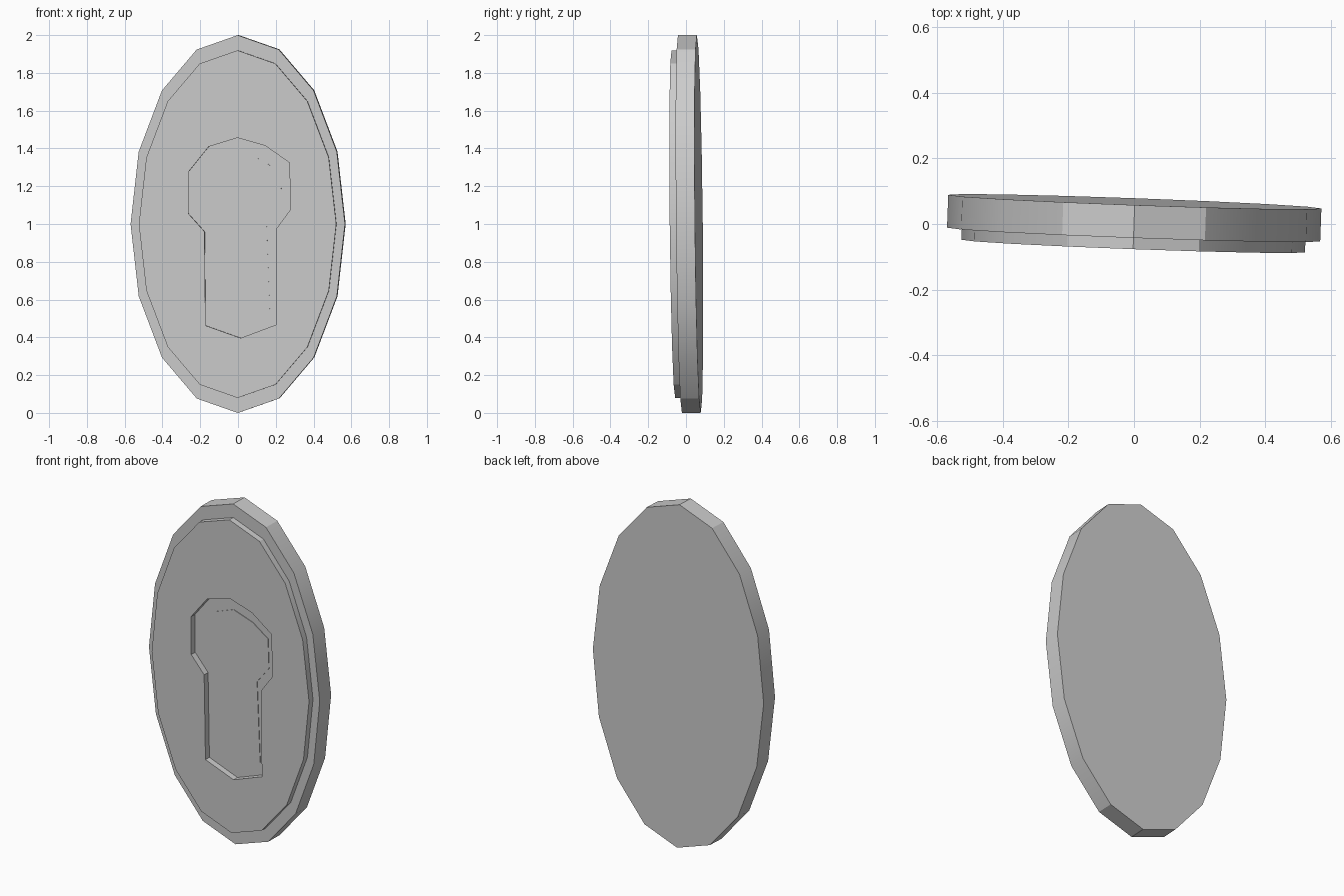
import bpy, bmesh
from math import sin, cos, pi, radians
from mathutils import Vector

cube = bpy.data.objects.get("Cube")
if cube:
    bpy.data.objects.remove(cube)

grey = bpy.data.materials.new("plain grey")
grey.use_nodes = True
colour = (0.6, 0.6, 0.6, 1)
grey.diffuse_color = colour
grey.node_tree.nodes["Principled BSDF"].inputs["Base Color"].default_value = colour


def oval(half_width, half_height, sides=16):
    return [(half_width * sin(2 * pi * i / sides), half_height * cos(2 * pi * i / sides))
            for i in range(sides)]


def plate(name, loops, back, front):
    """Fill the outlines (x, height), later ones as holes, and thicken towards the front."""
    bm = bmesh.new()
    edges = []
    for loop in loops:
        verts = [bm.verts.new((x, back, z)) for x, z in loop]
        edges += [bm.edges.new((v, verts[i - 1])) for i, v in enumerate(verts)]
    if len(loops) == 1:
        bm.faces.new(list(bm.verts))
    else:
        bmesh.ops.triangle_fill(bm, edges=edges, use_beauty=True)
    result = bmesh.ops.extrude_face_region(bm, geom=list(bm.faces), use_keep_orig=True)
    moved = [g for g in result["geom"] if isinstance(g, bmesh.types.BMVert)]
    bmesh.ops.translate(bm, verts=moved, vec=Vector((0, front - back, 0)))
    bmesh.ops.recalc_face_normals(bm, faces=bm.faces)
    mesh = bpy.data.meshes.new(name)
    bm.to_mesh(mesh)
    bm.free()
    mesh.materials.append(grey)
    obj = bpy.data.objects.new(name, mesh)
    bpy.context.collection.objects.link(obj)
    # The whole piece leans and turns very slightly
    obj.rotation_euler = (radians(0.6), 0, radians(-2.1))
    obj.location.z = 1
    bpy.ops.object.select_all(action='DESELECT')
    obj.select_set(True)
    bpy.context.view_layer.objects.active = obj
    bpy.ops.object.shade_smooth_by_angle(angle=radians(25))


# Hand-cut keyhole outlines, clockwise from the top, heights from the centre
keyhole = [(0, .457), (.147, .415), (.275, .325), (.28, .077), (.205, -.025), (.205, -.532),
           (.016, -.603), (-.17, -.537), (-.175, -.04), (-.26, .055), (-.26, .277), (-.153, .41)]
inset = [(0, .38), (.127, .34), (.228, .272), (.233, .1), (.153, 0), (.17, -.47),
         (.016, -.524), (-.127, -.47), (-.132, 0), (-.212, .1), (-.212, .235), (-.132, .33)]

# Oval backing, raised front with a keyhole opening, thin inset on the opening's floor
plate("back_plate", [oval(.568, 1)], .068, -.032)
plate("front_plate", [oval(.523, .92), keyhole], -.032, -.067)
plate("keyhole_inset", [inset], -.032, -.035)
